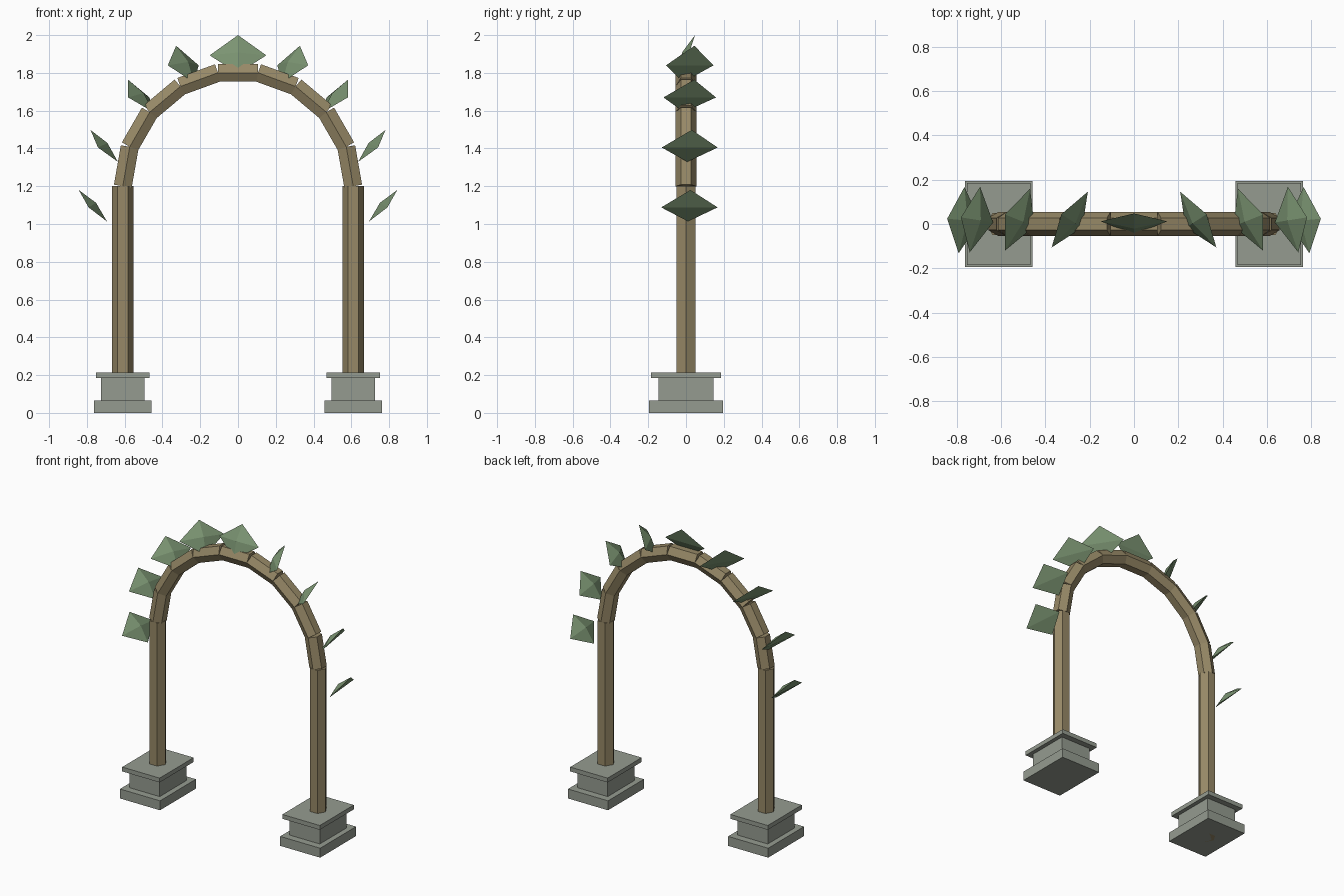
import bpy, bmesh, math
from mathutils import Matrix, Vector

if "Cube" in bpy.data.objects:
    bpy.data.objects.remove(bpy.data.objects["Cube"])


def material(name, rgb):
    m = bpy.data.materials.new(name)
    m.diffuse_color = (*rgb, 1)
    m.use_nodes = True
    m.node_tree.nodes["Principled BSDF"].inputs["Base Color"].default_value = m.diffuse_color
    return m


STONE = material("grey stone", (0.30, 0.33, 0.28))
WOOD = material("weathered wood", (0.31, 0.25, 0.135))
LEAF = material("leaf green", (0.20, 0.30, 0.17))

SPAN = 0.61      # half distance between posts, also the arch radius
SPRING = 1.2     # height where the arch begins


def finish(name, bm, mat):
    bmesh.ops.recalc_face_normals(bm, faces=bm.faces)
    me = bpy.data.meshes.new(name)
    bm.to_mesh(me)
    bm.free()
    me.materials.append(mat)
    ob = bpy.data.objects.new(name, me)
    bpy.context.collection.objects.link(ob)


def box(name, x, size_x, size_y, z0, z1):
    bm = bmesh.new()
    mat = Matrix.Translation((x, 0, (z0 + z1) / 2)) @ Matrix.Diagonal((size_x, size_y, z1 - z0, 1))
    bmesh.ops.create_cube(bm, size=1, matrix=mat)
    finish(name, bm, STONE)


def hex_beam(name, centre, radius, length, lean=0, turn=0):
    """Six-sided beam; lean tips it in the xz plane, turn spins it on its axis."""
    bm = bmesh.new()
    bmesh.ops.create_cone(bm, cap_ends=True, segments=6, radius1=radius, radius2=radius, depth=length)
    # put a corner on the local x axis whatever the starting angle
    v = bm.verts[:][0].co
    spin = turn - math.atan2(v.y, v.x)
    bm.transform(Matrix.Translation(centre) @ Matrix.Rotation(lean, 4, 'Y') @ Matrix.Rotation(spin, 4, 'Z'))
    finish(name, bm, WOOD)


def leaf(name, side, centre, yaw, tilt):
    """Diamond leaf, slightly folded, with a raised middle on its upper side."""
    yaw, tilt = math.radians(yaw), math.radians(tilt)
    up = Vector((0, 0, 1))
    across = Vector((math.cos(yaw), -math.sin(yaw), 0)) * 0.15
    out = Vector((math.sin(yaw), math.cos(yaw), 0))
    along = (out * math.sin(tilt) + up * math.cos(tilt)) * 0.112
    normal = up * math.sin(tilt) - out * math.cos(tilt)
    c = Vector(centre)
    pts = [c + along + normal * 0.013, c + across, c - along + normal * 0.013,
           c - across, c + normal * 0.036]
    bm = bmesh.new()
    v = [bm.verts.new((p.x * side, p.y, p.z)) for p in pts]
    for i in range(4):
        bm.faces.new((v[i], v[(i + 1) % 4], v[4]))
    bm.faces.new((v[0], v[3], v[1]))
    bm.faces.new((v[2], v[1], v[3]))
    finish(name, bm, LEAF)


# Plinths and posts
for side, label in ((-1, "left"), (1, "right")):
    x = side * SPAN
    box(label + "_plinth_base", x, 0.305, 0.39, 0, 0.065)
    box(label + "_plinth_block", x, 0.23, 0.29, 0.065, 0.185)
    box(label + "_plinth_cap", x, 0.285, 0.37, 0.185, 0.215)
    hex_beam(label + "_post", (x, 0, SPRING / 2), 0.057, SPRING)

# Arch of nine straight beams
STEP = math.pi / 9
for i in range(9):
    a = (i - 4) * STEP
    r = SPAN * math.cos(STEP / 2)
    hex_beam(f"arch_beam_{i + 1}", (r * math.sin(a), 0, SPRING + r * math.cos(a)),
             0.055, 2 * SPAN * math.sin(STEP / 2), a + math.pi / 2, math.pi / 2)

# Leaves: one at the crown and four mirrored pairs
leaf("crown_leaf", 1, (0, 0.012, 1.893), 0, 25)
PAIRS = [((0.29, 0.02, 1.84), 57, 30), ((0.525, 0.02, 1.67), 68, 40),
         ((0.718, 0.02, 1.405), 81, 41), ((0.778, 0.018, 1.088), 85, 42)]
for n, (centre, yaw, tilt) in enumerate(PAIRS, 1):
    leaf(f"right_leaf_{n}", 1, centre, yaw, tilt)
    leaf(f"left_leaf_{n}", -1, centre, yaw, tilt)
